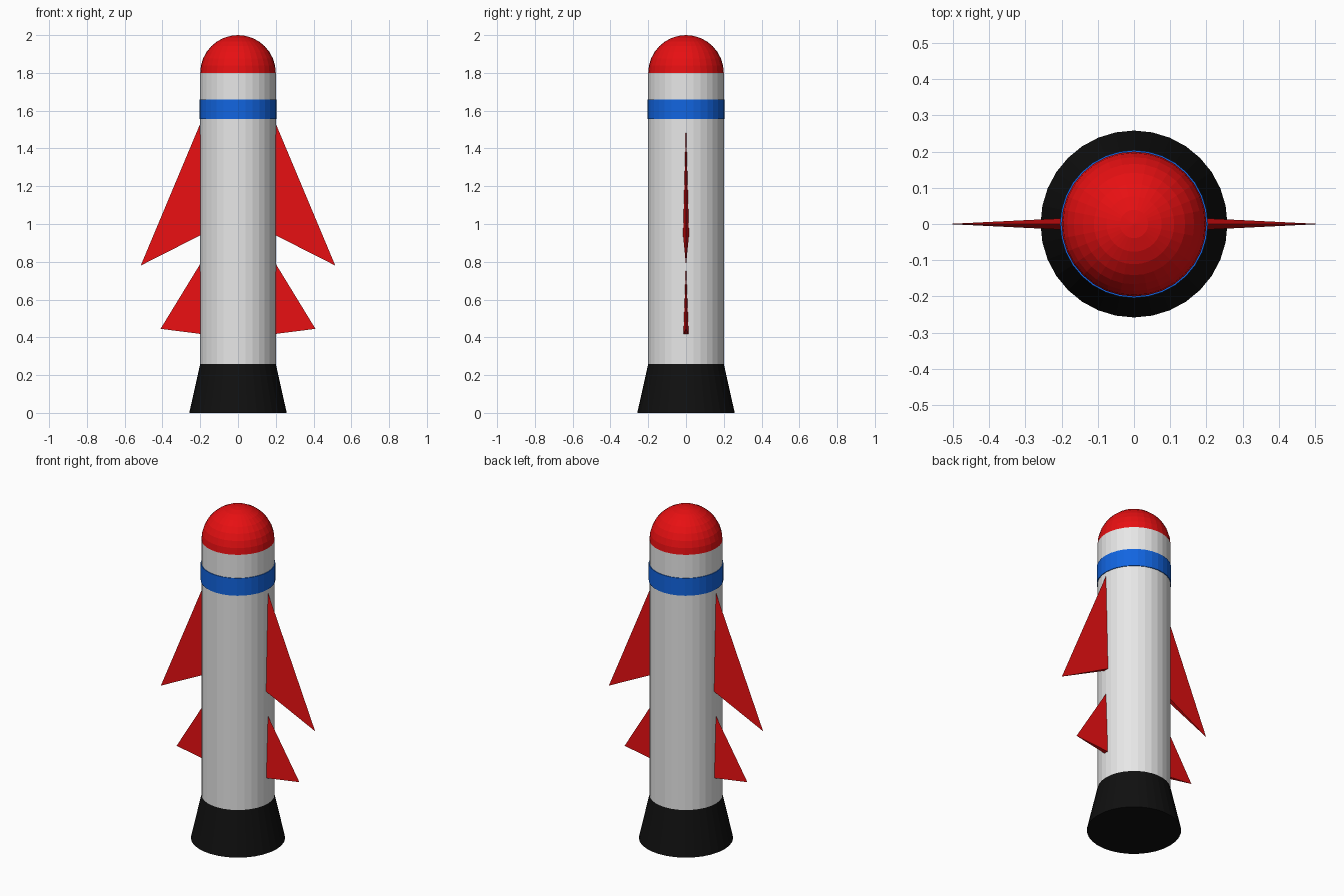
import bpy, bmesh, math

if "Cube" in bpy.data.objects:
    bpy.data.objects.remove(bpy.data.objects["Cube"])

SIDES = 32


def material(name, r, g, b):
    m = bpy.data.materials.new(name)
    m.diffuse_color = (r, g, b, 1)
    m.use_nodes = True
    m.node_tree.nodes["Principled BSDF"].inputs["Base Color"].default_value = m.diffuse_color
    return m


RED = material("red", 0.8, 0.005, 0.006)
WHITE = material("light grey", 0.8, 0.8, 0.8)
BLUE = material("blue", 0.006, 0.13, 0.75)
BLACK = material("black", 0.005, 0.005, 0.005)


def make_object(name, bm, mat):
    bmesh.ops.recalc_face_normals(bm, faces=bm.faces)
    mesh = bpy.data.meshes.new(name)
    bm.to_mesh(mesh)
    bm.free()
    mesh.materials.append(mat)
    obj = bpy.data.objects.new(name, mesh)
    bpy.context.collection.objects.link(obj)
    return obj


def lathe(name, profile, mat):
    """Turn a (radius, height) profile around z; open ends get a flat cap."""
    bm = bmesh.new()
    rings = []
    for r, z in profile:
        if r < 1e-5:
            rings.append([bm.verts.new((0, 0, z))])
        else:
            rings.append([bm.verts.new((r * math.cos(a), r * math.sin(a), z))
                          for a in (2 * math.pi * i / SIDES for i in range(SIDES))])
    for low, high in zip(rings, rings[1:]):
        for i in range(SIDES):
            j = (i + 1) % SIDES
            if len(high) == 1:
                bm.faces.new((low[i], low[j], high[0]))
            else:
                bm.faces.new((low[i], low[j], high[j], high[i]))
    for ring in (rings[0], rings[-1]):
        if len(ring) > 1:
            bm.faces.new(ring)
    return make_object(name, bm, mat)


def fin(name, side, root_top, root_bottom, tip, half):
    """Wedge fin: thick at the lower root, sharp at the front edge and tip."""
    bm = bmesh.new()
    points = [(root_top[0], 0, root_top[1]),
              (root_bottom[0], -half, root_bottom[1]),
              (root_bottom[0], half, root_bottom[1]),
              (tip[0], 0, tip[1])]
    v = [bm.verts.new((side * x, y, z)) for x, y, z in points]
    for f in ((0, 1, 3), (0, 3, 2), (1, 2, 3), (0, 2, 1)):
        bm.faces.new([v[i] for i in f])
    return make_object(name, bm, RED)


# Flared nozzle, body tube and painted band
lathe("nozzle", [(0.258, 0), (0.2, 0.26)], BLACK)
lathe("body", [(0.2, 0.26), (0.2, 1.8)], WHITE)
lathe("band", [(0.204, 1.555), (0.204, 1.66)], BLUE)

# Half-round nose
dome = [(0.2 * math.cos(t), 1.8 + 0.2 * math.sin(t))
        for t in (math.pi / 2 * i / 8 for i in range(9))]
lathe("nose", dome, RED)

# Two pairs of fins, roots sunk slightly into the body
for label, side in (("left", -1), ("right", 1)):
    fin("wing_" + label, side, (0.19, 1.555), (0.19, 0.945), (0.515, 0.78), 0.016)
    fin("tail_fin_" + label, side, (0.19, 0.805), (0.19, 0.417), (0.41, 0.445), 0.014)
